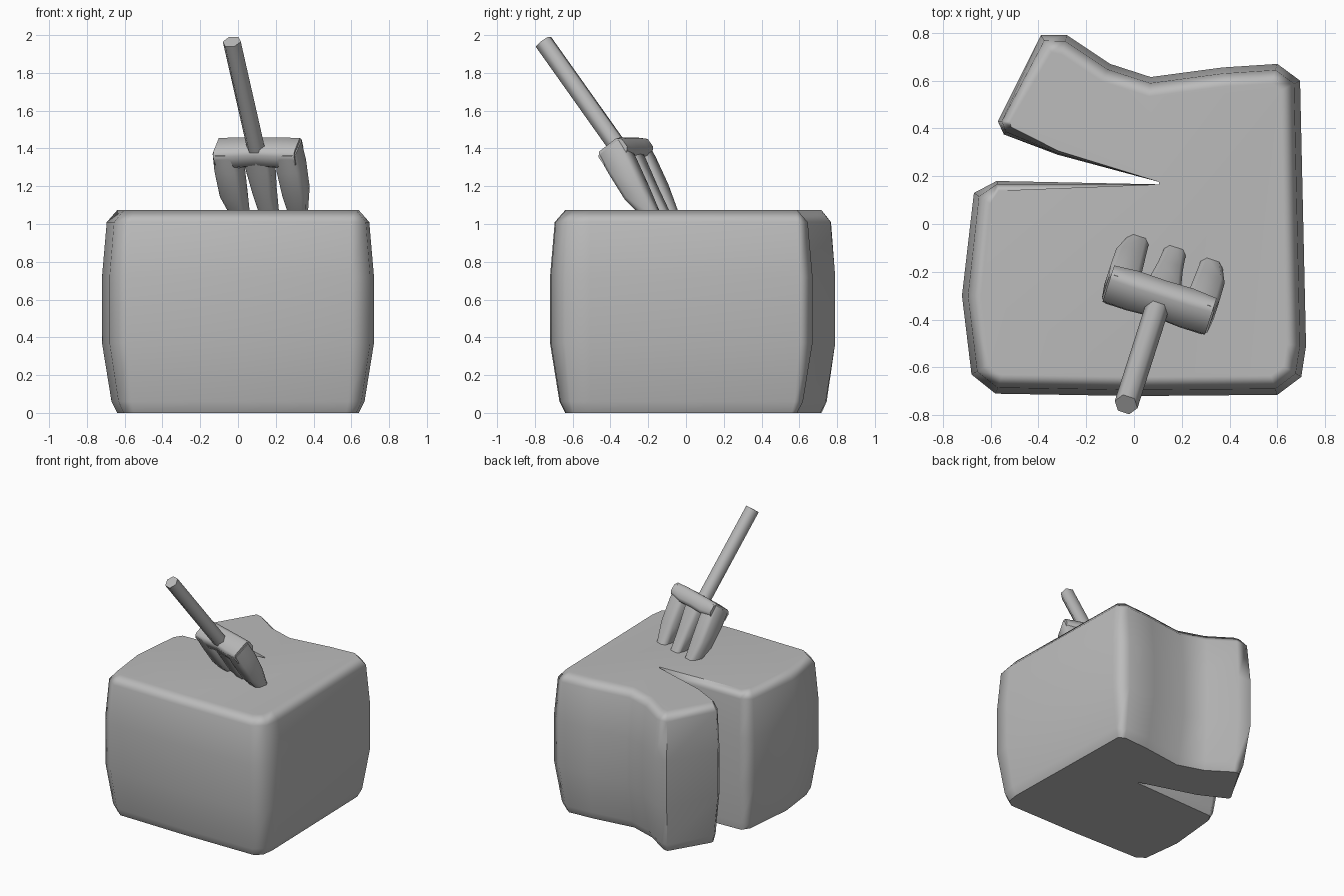
import bpy, bmesh, math
from mathutils import Vector, Matrix

cube = bpy.data.objects.get("Cube")
if cube:
    bpy.data.objects.remove(cube, do_unlink=True)

grey = bpy.data.materials.new("plain grey")
grey.use_nodes = True
grey.diffuse_color = (0.5, 0.5, 0.5, 1)
grey.node_tree.nodes["Principled BSDF"].inputs["Base Color"].default_value = (0.5, 0.5, 0.5, 1)


def loft(name, rings, angle, matrix=None):
    """Skin a list of equal-length rings, cap both ends and shade smooth."""
    bm = bmesh.new()
    rows = [[bm.verts.new(p) for p in ring] for ring in rings]
    n = len(rows[0])
    for a, b in zip(rows, rows[1:]):
        for i in range(n):
            j = (i + 1) % n
            bm.faces.new((a[i], a[j], b[j], b[i]))
    bm.faces.new(rows[0][::-1])
    bm.faces.new(rows[-1])
    bmesh.ops.recalc_face_normals(bm, faces=bm.faces)
    mesh = bpy.data.meshes.new(name)
    bm.to_mesh(mesh)
    bm.free()
    mesh.materials.append(grey)
    obj = bpy.data.objects.new(name, mesh)
    bpy.context.collection.objects.link(obj)
    if matrix:
        obj.matrix_world = matrix
    bpy.ops.object.select_all(action='DESELECT')
    obj.select_set(True)
    bpy.context.view_layer.objects.active = obj
    bpy.ops.object.shade_smooth_by_angle(angle=math.radians(angle))
    return obj


# Block outline, counter-clockwise: x, y, and how much of the edge rounding applies
outline = [
    (-0.58, -0.71, 1), (0.0, -0.72, 1), (0.60, -0.715, 1), (0.70, -0.64, 1),
    (0.72, -0.51, 1), (0.695, 0.60, 1), (0.60, 0.67, 1), (0.37, 0.655, 1),
    (0.07, 0.615, 1), (-0.10, 0.67, 1), (-0.28, 0.79, 1), (-0.39, 0.79, 0.9),
    (-0.57, 0.43, 0.6), (-0.545, 0.375, 0.5), (-0.32, 0.29, 0.2),
    (0.105, 0.176, 0), (0.105, 0.166, 0),            # closed end of the slit
    (-0.575, 0.18, 0.5), (-0.67, 0.13, 0.9), (-0.72, -0.30, 1), (-0.68, -0.63, 1),
]


def inset_ring(amount, z):
    """Outline moved inwards by a mitred amount, at height z."""
    ring = []
    for i, (x, y, w) in enumerate(outline):
        p = Vector((x, y))
        before = (p - Vector(outline[i - 1][:2])).normalized()
        after = (Vector(outline[(i + 1) % len(outline)][:2]) - p).normalized()
        n1, n2 = Vector((-before.y, before.x)), Vector((-after.y, after.x))
        if w:
            m = (n1 + n2).normalized()
            p += m * (amount * w / max(m.dot(n1), 0.4))
        ring.append((p.x, p.y, z))
    return ring


# Soft block with a bulging waist
levels = [(0.08, 0), (0.05, 0.06), (0, 0.37), (0, 0.72), (0.025, 1.01), (0.08, 1.073)]
block = loft("slit_block", [inset_ring(a, z) for a, z in levels], 62)
weighted = block.modifiers.new("even shading", 'WEIGHTED_NORMAL')
weighted.keep_sharp = True

# Fork frame: u across the prongs, n out of its back, d from handle to tips
d = Vector((0.182, 0.569, -0.802)).normalized()
u = Vector((0.952, -0.305, 0.0))
u = (u - d * u.dot(d)).normalized()
n = u.cross(d)
fork = Matrix((u, n, d)).transposed().to_4x4()
fork.translation = (0.10, -0.34, 1.43)


def chamfered(a0, a1, b0, b1, c):
    """Rectangle with cut corners as eight 2D points."""
    return [(a0 + c, b0), (a1 - c, b0), (a1, b0 + c), (a1, b1 - c),
            (a1 - c, b1), (a0 + c, b1), (a0, b1 - c), (a0, b0 + c)]


# Six-sided handle
def hexagon(z, r=0.05):
    return [(r * math.cos(k * math.pi / 3), -0.03 + r * math.sin(k * math.pi / 3), z)
            for k in range(6)]


loft("fork_handle", [hexagon(-0.69), hexagon(0.04)], 62, fork)

# Crossbar, lofted from one end to the other
bar = [(-0.225, 0.005, 0.10, 0.0), (-0.12, 0, 0.115, 0.0), (0, 0, 0.11, 0.01),
       (0.12, 0, 0.115, 0.0), (0.225, 0.005, 0.10, 0.0)]
loft("fork_crossbar",
     [[(s, b, a) for a, b in chamfered(d0, d1, -0.092 + dn, 0.07, 0.022)]
      for s, d0, d1, dn in bar], 62, fork)

# Middle prong: distance, half width, front and back
middle = [(0.04, 0.075, -0.08, 0.055), (0.13, 0.07, -0.085, 0.045),
          (0.29, 0.055, -0.10, 0.015), (0.56, 0.04, -0.08, -0.03)]
loft("fork_middle_prong",
     [[(a, b, z) for a, b in chamfered(-w, w, n0, n1, 0.018)]
      for z, w, n0, n1 in middle], 62, fork)

# Outer prongs: distance, inner and outer edge, front and back
outer = [(0.02, 0.12, 0.232, -0.09, 0.065), (0.13, 0.105, 0.24, -0.10, 0.05),
         (0.29, 0.11, 0.238, -0.11, 0.02), (0.45, 0.115, 0.206, -0.09, -0.015),
         (0.56, 0.12, 0.18, -0.08, -0.03)]
for side, sign in (("left", 1), ("right", -1)):
    loft("fork_%s_prong" % side,
         [[(sign * a, b, z) for a, b in chamfered(i, o, n0, n1, 0.02)]
          for z, i, o, n0, n1 in outer], 62, fork)
